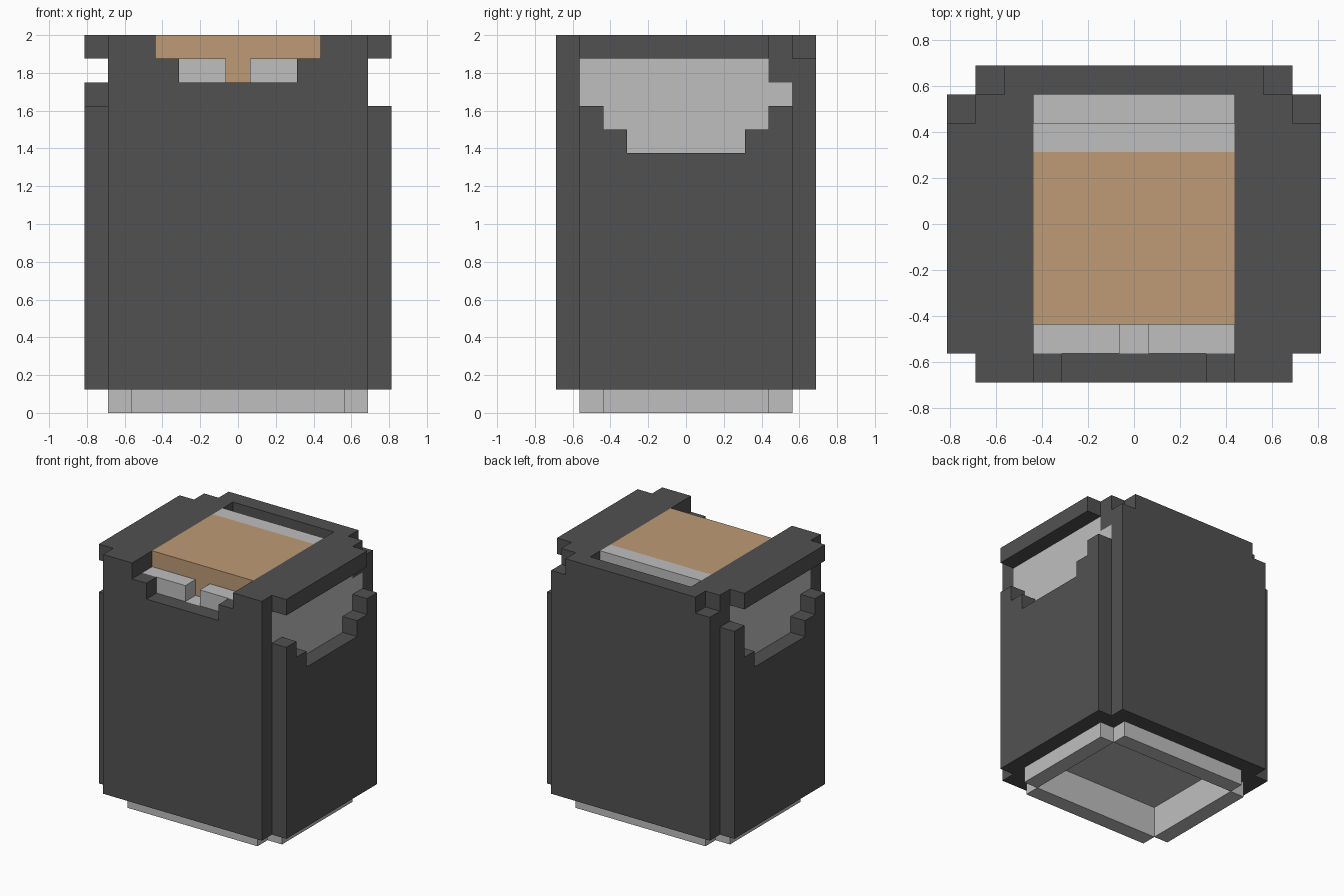
import bpy
import bmesh
from mathutils import Vector

cube = bpy.data.objects.get("Cube")
if cube:
    bpy.data.objects.remove(cube, do_unlink=True)

U = 0.125  # size of one block


def material(name, rgb):
    m = bpy.data.materials.new(name)
    m.use_nodes = True
    m.diffuse_color = (*rgb, 1)
    bsdf = m.node_tree.nodes["Principled BSDF"]
    bsdf.inputs["Base Color"].default_value = (*rgb, 1)
    bsdf.inputs["Roughness"].default_value = 0.9
    return m


dark = material("dark_grey", (0.083, 0.083, 0.083))
light = material("light_grey", (0.52, 0.52, 0.52))
tan = material("tan", (0.52, 0.325, 0.18))


def prism(name, profile, axis, lo, hi, mat):
    """Extrude a 2D block-unit profile along an axis, from lo to hi."""
    place = {"x": lambda a, b: (lo, a, b),
             "y": lambda a, b: (a, lo, b),
             "z": lambda a, b: (a, b, lo)}[axis]
    push = Vector([(hi - lo) * U if c == axis else 0 for c in "xyz"])
    bm = bmesh.new()
    face = bm.faces.new([bm.verts.new(Vector(place(*p)) * U) for p in profile])
    ext = bmesh.ops.extrude_face_region(bm, geom=[face])
    verts = [g for g in ext["geom"] if isinstance(g, bmesh.types.BMVert)]
    bmesh.ops.translate(bm, verts=verts, vec=push)
    bmesh.ops.recalc_face_normals(bm, faces=bm.faces[:])
    mesh = bpy.data.meshes.new(name)
    bm.to_mesh(mesh)
    bm.free()
    mesh.materials.append(mat)
    obj = bpy.data.objects.new(name, mesh)
    bpy.context.collection.objects.link(obj)
    return obj


def box(name, x, y, z, mat):
    rect = [(x[0], y[0]), (x[1], y[0]), (x[1], y[1]), (x[0], y[1])]
    return prism(name, rect, "z", z[0], z[1], mat)


def mirrored(half):
    """Complete a profile that is symmetric in its first coordinate."""
    return half + [(-a, b) for a, b in reversed(half)]


# Front wall with stepped notch, back wall with clipped upper corners
front = mirrored([(5.5, 1), (5.5, 16), (3.5, 16), (3.5, 15), (2.5, 15), (2.5, 14)])
prism("front_wall", front, "y", -5.5, -4.5, dark)
back = mirrored([(5.5, 1), (5.5, 15), (4.5, 15), (4.5, 16)])
prism("back_wall", back, "y", 4.5, 5.5, dark)

for side, s, rear_top in (("left", 1, 13), ("right", -1, 14)):
    # Side wall with stepped opening
    wall = [(-4.5, 1), (-4.5, 13), (-3.5, 13), (-3.5, 12), (-2.5, 12), (-2.5, 11),
            (2.5, 11), (2.5, 12), (3.5, 12), (3.5, rear_top), (4.5, rear_top), (4.5, 1)]
    prism(side + "_wall", wall, "x", s * 5.5, s * 6.5, dark)
    # Top frame bar and the post under its rear end
    bar = [(3.5, -4.5), (6.5, -4.5), (6.5, 3.5), (5.5, 3.5), (5.5, 4.5), (3.5, 4.5)]
    prism(side + "_top_bar", [(s * a, b) for a, b in bar], "z", 15, 16, dark)
    xs = sorted((s * 4.5, s * 5.5))
    box(side + "_rear_post", xs, (3.5, 4.5), (14, 15), dark)
    # Foot ring side and the shell corners around it
    box(side + "_foot", xs, (-3.5, 3.5), (0, 2), light)
    for end, y in (("front", (-4.5, -3.5)), ("back", (3.5, 4.5))):
        box(f"{side}_{end}_corner", xs, y, (1, 2), dark)

# Foot ring ends
for end, y in (("front", (-4.5, -3.5)), ("back", (3.5, 4.5))):
    box(end + "_foot", (-4.5, 4.5), y, (0, 2), light)

# Inner body, with a slotted top layer
box("inner_body", (-5.5, 5.5), (-4.5, 4.5), (2, 14), light)
layer = mirrored([(0.5, -2.5), (0.5, -4.5), (5.5, -4.5), (5.5, 3.5), (4.5, 3.5), (4.5, 4.5)])
prism("inner_body_top", layer, "z", 14, 15, light)
box("rear_ledge", (-3.5, 3.5), (2.5, 3.5), (15, 16), light)

# Lid panel with its front tab
box("lid_panel", (-3.5, 3.5), (-3.5, 2.5), (15, 16), tan)
box("lid_tab", (-0.5, 0.5), (-3.5, -2.5), (14, 15), tan)
